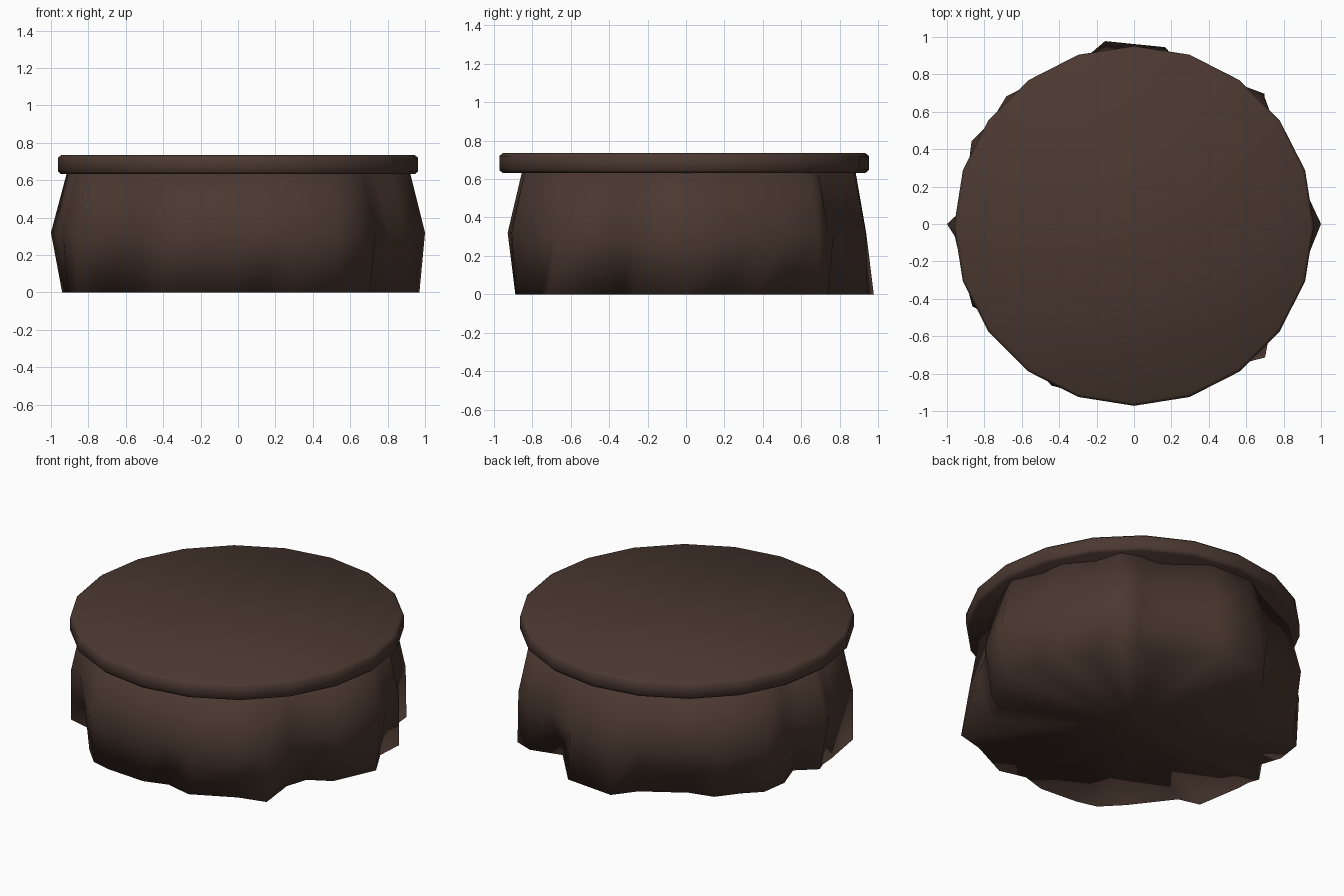
import bpy, bmesh, math

if "Cube" in bpy.data.objects:
    bpy.data.objects.remove(bpy.data.objects["Cube"])

cloth = bpy.data.materials.new("dark brown cloth")
cloth.diffuse_color = (0.07, 0.04, 0.03, 1)
cloth.use_nodes = True
cloth.node_tree.nodes["Principled BSDF"].inputs["Base Color"].default_value = cloth.diffuse_color


def add_object(name, bm):
    bmesh.ops.recalc_face_normals(bm, faces=bm.faces)
    mesh = bpy.data.meshes.new(name)
    bm.to_mesh(mesh)
    bm.free()
    mesh.materials.append(cloth)
    obj = bpy.data.objects.new(name, mesh)
    bpy.context.collection.objects.link(obj)
    return obj


# Round top: 20-sided disc with a softened rim
bm = bmesh.new()
rings = []
for r, z in [(0.945, 0.632), (0.962, 0.647), (0.962, 0.72), (0.945, 0.735)]:
    rings.append([bm.verts.new((r * math.sin(i * math.pi / 10),
                                r * math.cos(i * math.pi / 10) - 0.01, z)) for i in range(20)])
for a, b in zip(rings, rings[1:]):
    for i in range(20):
        j = (i + 1) % 20
        bm.faces.new((a[i], a[j], b[j], b[i]))
bm.faces.new(rings[0])
bm.faces.new(rings[-1])
top = add_object("round_top", bm)

# Draped skirt folds: angle, bottom radius, middle radius
FOLDS = [
    (-176, .92, .96), (-170, .925, .95), (-153, .97, .97), (-147, .87, .91),
    (-127, .90, .93), (-117, .94, .97), (-109, .92, .95), (-93, .89, .93),
    (-83, .85, .92), (-73, .925, .95), (-55, .925, .95), (-45.5, 1.0, .95),
    (-35, .82, .90), (-25, .79, .89), (-17, .89, .93), (0, .97, 1.0),
    (12, .89, .93), (22, .95, .95), (35, .87, .92), (45, .985, .98),
    (52, .94, .94), (61, .79, .88), (80, .96, .95), (99, .99, .95),
    (107, .885, .92), (126, .86, .93), (135, .93, .965), (145, .925, .94),
    (153, .96, .975), (163, .92, .93), (173, .83, .89), (180, .94, 1.0),
]
FOLDS.sort()
bm = bmesh.new()
rings = []
for z in (0.0, 0.32, 0.64):
    ring = []
    for ang, low, mid in FOLDS:
        r = {0.0: low, 0.32: mid}.get(z, min(0.92, 0.25 * low + 0.68 * mid))
        t = math.radians(ang)
        ring.append(bm.verts.new((r * math.cos(t), r * math.sin(t), z)))
    rings.append(ring)
n = len(FOLDS)
for a, b in zip(rings, rings[1:]):
    for i in range(n):
        j = (i + 1) % n
        bm.faces.new((a[i], a[j], b[j], b[i]))
# Closed underside as a fan
centre = bm.verts.new((0, 0, 0))
for i in range(n):
    bm.faces.new((rings[0][(i + 1) % n], rings[0][i], centre))
bm.faces.new(rings[-1])
skirt = add_object("draped_skirt", bm)

# Smooth shading
for obj, angle in ((top, 50), (skirt, 100)):
    bpy.ops.object.select_all(action='DESELECT')
    obj.select_set(True)
    bpy.context.view_layer.objects.active = obj
    bpy.ops.object.shade_smooth_by_angle(angle=math.radians(angle))
